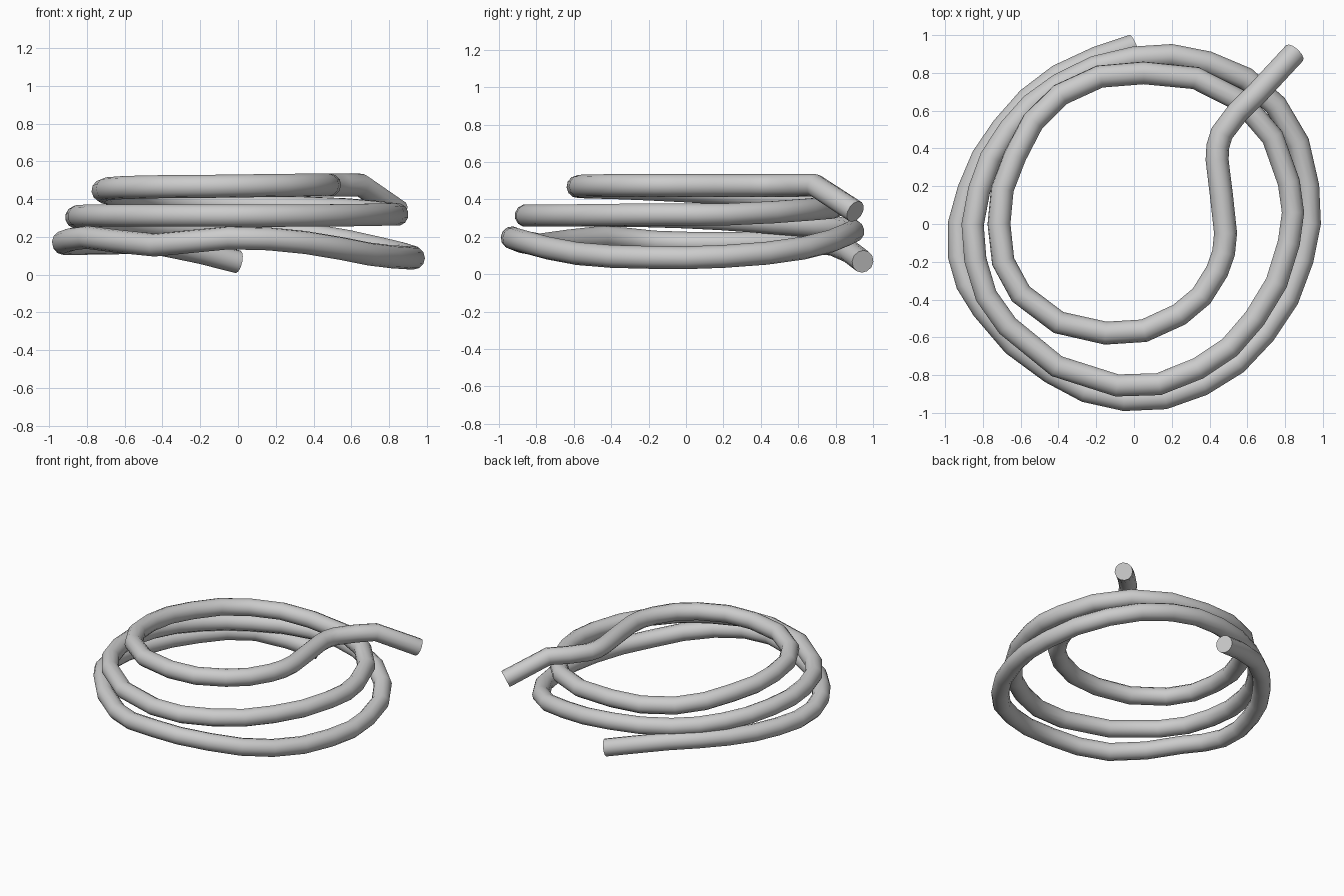
import bpy

R = 0.061  # tube radius

# centre line, counter-clockwise from the low tail to the top tail
coil = [
    # bottom turn
    (0, .945, .068), (-.40, .785, .16), (-.695, .51, .168), (-.875, .18, .165),
    (-.925, -.17, .172), (-.80, -.45, .198), (-.44, -.785, .157), (-.05, -.93, .195),
    (.36, -.85, .17), (.69, -.58, .11), (.89, -.19, .09), (.92, .2, .095),
    (.75, .63, .14), (.39, .855, .21),
    # middle turn
    (0, .88, .24), (-.40, .735, .25), (-.66, .5, .27), (-.82, .18, .295),
    (-.84, -.19, .31), (-.67, -.54, .313), (-.09, -.855, .313), (.34, -.765, .313),
    (.64, -.5, .316), (.82, -.1, .32), (.82, .22, .32), (.57, .65, .345),
    # top turn
    (.05, .8, .365), (-.39, .685, .385), (-.63, .36, .42), (-.715, 0, .445),
    (-.60, -.37, .462), (-.15, -.578, .468), (.24, -.48, .473), (.44, -.25, .475),
    (.485, -.05, .475), (.44, .34, .475), (.465, .48, .475),
    (.65, .69, .475), (.85, .905, .335),
]

curve = bpy.data.curves.new("rope_coil", 'CURVE')
curve.dimensions = '3D'
curve.bevel_depth = R
curve.bevel_resolution = 4
curve.resolution_u = 2
curve.use_fill_caps = True
spline = curve.splines.new('BEZIER')
spline.bezier_points.add(len(coil) - 1)
straight = {0, len(coil) - 1, len(coil) - 2}  # straight tails with a sharp bend
for i, (bp, co) in enumerate(zip(spline.bezier_points, coil)):
    bp.co = co
    kind = 'VECTOR' if i in straight else 'AUTO'
    bp.handle_left_type = bp.handle_right_type = kind

rope = bpy.data.objects.new("rope_coil", curve)
bpy.context.collection.objects.link(rope)

# turn into a mesh, smooth along the tube and crisp at the end caps
bpy.context.view_layer.objects.active = rope
rope.select_set(True)
bpy.ops.object.convert(target='MESH')
bpy.ops.object.shade_smooth_by_angle(angle=1.0)
